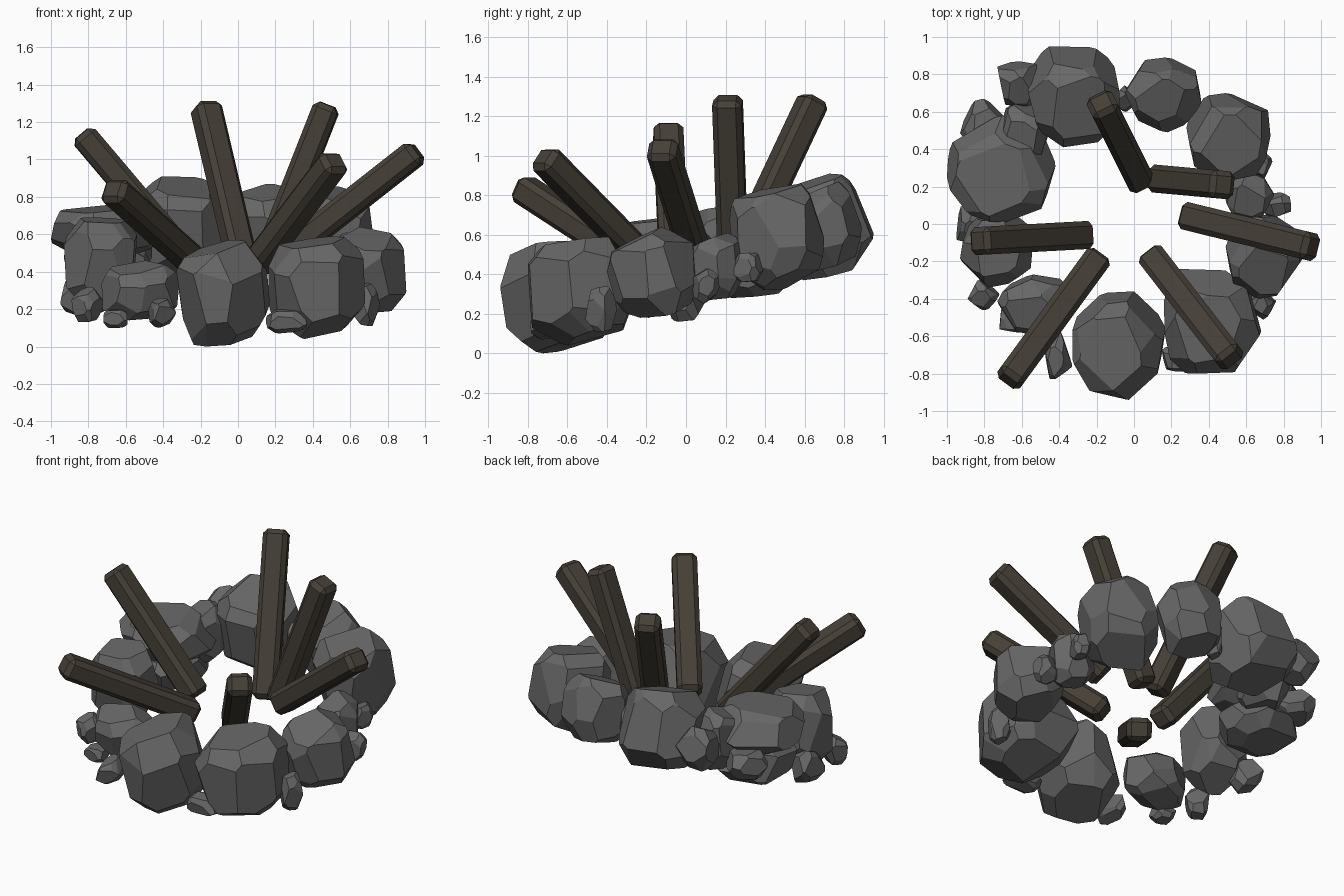
import bpy, bmesh, math, random
from mathutils import Vector, Matrix

if "Cube" in bpy.data.objects:
    bpy.data.objects.remove(bpy.data.objects["Cube"])

random.seed(4)


def material(name, rgb):
    m = bpy.data.materials.new(name)
    m.diffuse_color = (*rgb, 1)
    m.use_nodes = True
    m.node_tree.nodes["Principled BSDF"].inputs["Base Color"].default_value = m.diffuse_color
    return m


wood = material("charred_wood", (0.06, 0.05, 0.038))
stone = material("dark_stone", (0.135, 0.135, 0.135))


def finish(name, bm, mat):
    me = bpy.data.meshes.new(name)
    bm.to_mesh(me)
    bm.free()
    me.materials.append(mat)
    ob = bpy.data.objects.new(name, me)
    bpy.context.collection.objects.link(ob)
    return ob


def rock(name, lo, hi, small=False):
    """Chisel a cube with jittered planes, tilt it with the ring, fit to a box."""
    bm = bmesh.new()
    bmesh.ops.create_cube(bm, size=4)
    turn = Matrix.Rotation(random.uniform(0, math.pi), 3, 'Z')
    for i in (-1, 0, 1):
        for j in (-1, 0, 1):
            for k in (-1, 0, 1):
                n = abs(i) + abs(j) + abs(k)
                if n == 0 or (small and n == 2 and k == 0):
                    continue
                d = Vector((i, j, k)).normalized()
                d += Vector([random.uniform(-.22, .22) for _ in range(3)])
                d = turn @ d.normalized()
                if n == 2:
                    dist = 1.05 if k == 0 else 1.15
                else:
                    dist = 1.0 if n == 1 else 1.2
                if k < 0:
                    dist *= 0.95      # undersides taper more
                dist *= random.uniform(.96, 1.04)
                bmesh.ops.bisect_plane(
                    bm, geom=bm.verts[:] + bm.edges[:] + bm.faces[:],
                    plane_co=d * dist, plane_no=d, clear_outer=True)
                bmesh.ops.holes_fill(bm, edges=bm.edges[:], sides=0)
    bmesh.ops.remove_doubles(bm, verts=bm.verts[:], dist=0.06)
    bmesh.ops.recalc_face_normals(bm, faces=bm.faces[:])
    bmesh.ops.rotate(bm, verts=bm.verts[:], cent=(0, 0, 0),
                     matrix=Matrix.Rotation(math.radians(15), 3, 'X'))
    # fit to box
    mn = [min(v.co[a] for v in bm.verts) for a in range(3)]
    mx = [max(v.co[a] for v in bm.verts) for a in range(3)]
    for v in bm.verts:
        for a in range(3):
            t = (v.co[a] - mn[a]) / (mx[a] - mn[a])
            v.co[a] = lo[a] + t * (hi[a] - lo[a])
    finish(name, bm, stone)


def log(name, p, q, w=0.15, h=0.14):
    """Chamfered beam running from p to q."""
    p, q = Vector(p), Vector(q)
    bm = bmesh.new()
    bmesh.ops.create_cube(bm, size=1)
    bmesh.ops.scale(bm, vec=(w, h, (q - p).length + 0.05), verts=bm.verts[:])
    bmesh.ops.bevel(bm, geom=bm.edges[:], offset=0.028, segments=1,
                    profile=0.5, affect='EDGES')
    ob = finish(name, bm, wood)
    ob.location = (p + q) / 2
    ob.rotation_euler = (q - p).to_track_quat('Z', 'Y').to_euler()


# Large stones, ring rises toward the back: (name, low corner, high corner)
for r in (
    ("front_stone", (-.33, -.94, 0), (.17, -.36, .57)),
    ("front_right_stone", (.16, -.80, .04), (.68, -.24, .59)),
    ("right_stone", (.49, -.40, .18), (.90, .05, .64)),
    ("right_mid_stone", (.48, .02, .27), (.75, .29, .61)),
    ("back_right_stone", (.28, .22, .32), (.73, .70, .86)),
    ("back_stone", (-.05, .49, .41), (.36, .89, .87)),
    ("back_left_stone", (-.57, .41, .37), (-.07, .95, .91)),
    ("left_back_stone", (-.72, .30, .40), (-.46, .69, .76)),
    ("left_stone", (-1.0, .01, .49), (-.42, .58, .76)),
    ("left_under_stone", (-.93, .06, .28), (-.50, .55, .54)),
    ("left_front_stone", (-.93, -.34, .18), (-.54, .04, .69)),
    ("front_left_stone", (-.73, -.60, .14), (-.31, -.27, .46)),
):
    rock(*r)

# Small filler stones
for i, (lo, hi) in enumerate((
    ((-.48, -.83, .10), (-.33, -.57, .26)),
    ((-.89, -.46, .13), (-.72, -.30, .32)),
    ((-.72, -.58, .10), (-.59, -.45, .20)),
    ((.15, -.79, .07), (.37, -.65, .20)),
    ((.60, -.51, .11), (.76, -.35, .34)),
    ((.69, .03, .25), (.84, .17, .43)),
    ((.62, .24, .36), (.74, .39, .51)),
    ((-.73, .63, .48), (-.52, .87, .76)),
    ((-.93, .38, .38), (-.66, .67, .56)),
    ((-.95, -.10, .16), (-.78, .10, .38)),
    ((-.12, .60, .48), (.02, .74, .72)),
)):
    rock("small_stone_%d" % (i + 1), lo, hi, small=True)

# Logs leaning outward
for i, (p, q) in enumerate((
    ((.03, .24, .42), (-.17, .64, 1.27)),
    ((.14, .24, .43), (.47, .21, 1.27)),
    ((.29, .04, .52), (.94, -.12, 1.03)),
    ((-.27, -.06, .47), (-.82, -.09, 1.12)),
    ((-.20, -.19, .42), (-.66, -.82, .83)),
    ((.10, -.18, .44), (.51, -.71, .98)),
)):
    log("log_%d" % (i + 1), p, q)
